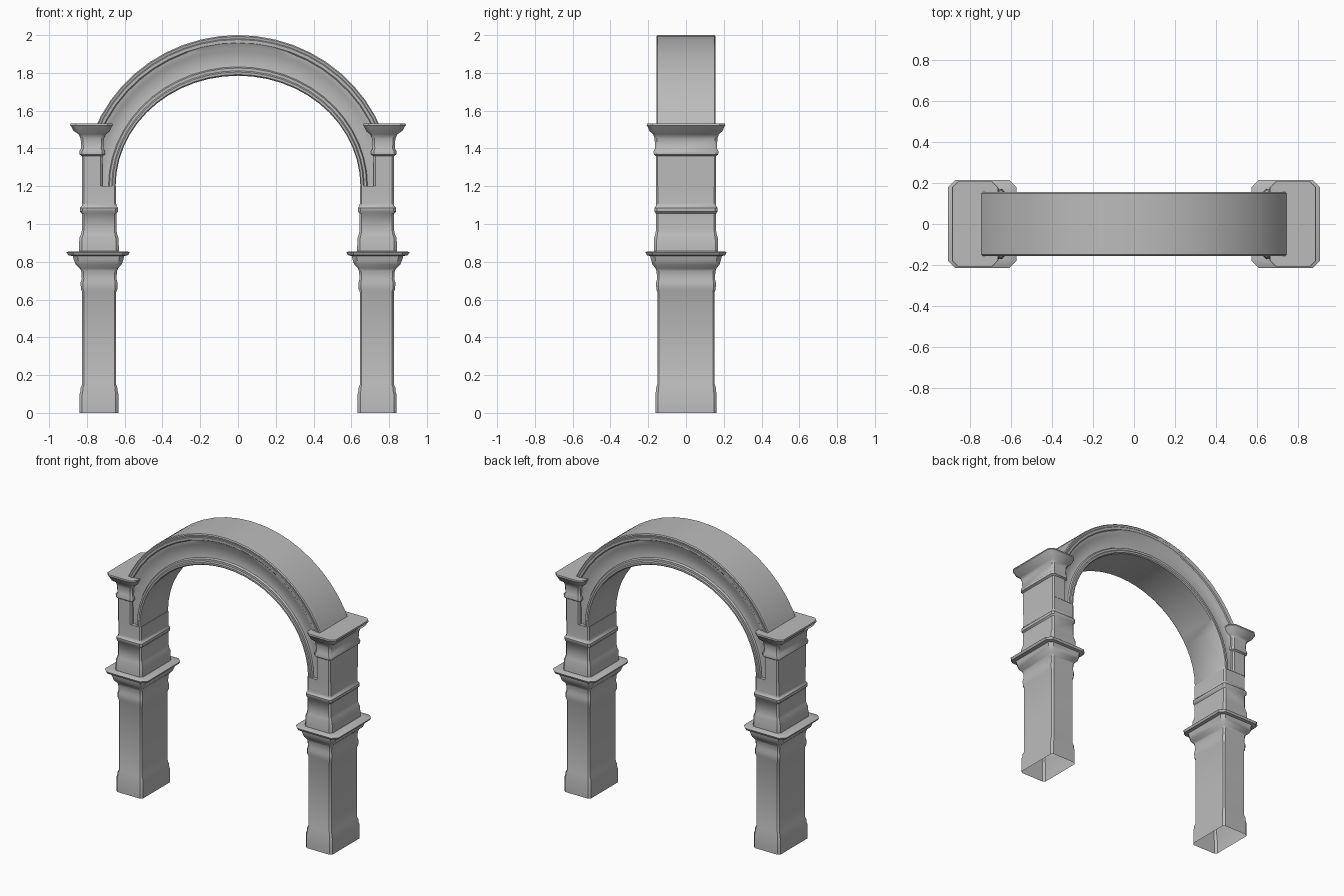
import bpy, bmesh, math

cube = bpy.data.objects.get("Cube")
if cube:
    bpy.data.objects.remove(cube, do_unlink=True)

stone = bpy.data.materials.new("grey_stone")
stone.use_nodes = True
stone.diffuse_color = (0.5, 0.5, 0.5, 1)
bsdf = stone.node_tree.nodes["Principled BSDF"]
bsdf.inputs["Base Color"].default_value = (0.5, 0.5, 0.5, 1)
bsdf.inputs["Roughness"].default_value = 0.8


def loft(name, rings, cap_start, cap_end):
    """Skin a list of closed rings into one smooth object."""
    bm = bmesh.new()
    loops = [[bm.verts.new(p) for p in ring] for ring in rings]
    n = len(loops[0])
    for a, b in zip(loops, loops[1:]):
        for i in range(n):
            j = (i + 1) % n
            bm.faces.new((a[i], a[j], b[j], b[i]))
    if cap_start:
        bm.faces.new(loops[0])
    if cap_end:
        bm.faces.new(loops[-1])
    bmesh.ops.recalc_face_normals(bm, faces=bm.faces)
    mesh = bpy.data.meshes.new(name)
    bm.to_mesh(mesh)
    bm.free()
    mesh.materials.append(stone)
    obj = bpy.data.objects.new(name, mesh)
    bpy.context.collection.objects.link(obj)
    bpy.ops.object.select_all(action="DESELECT")
    obj.select_set(True)
    bpy.context.view_layer.objects.active = obj
    bpy.ops.object.shade_smooth_by_angle(angle=math.radians(38))
    return obj


# Pier moulding profiles: (height, projection from the plain shaft)
LOWER = [(0, .014), (.1, .014), (.115, .009), (.13, .009), (.15, 0), (.64, 0),
         (.655, .007), (.69, .008), (.71, .002), (.75, .005), (.765, .012),
         (.785, .034), (.81, .044), (.83, .05), (.835, .074), (.85, .083),
         (.853, .078), (.855, .018)]
MIDDLE = [(.856, .017), (.925, .015), (.945, .006), (.97, .001), (1.055, .001),
          (1.065, .011), (1.085, .012), (1.095, .002), (1.11, 0), (1.2, 0)]
UPPER = [(1.2, 0), (1.36, 0), (1.368, .014), (1.385, .015), (1.4, .005),
         (1.45, .008), (1.475, .018), (1.492, .045), (1.515, .057),
         (1.522, .064), (1.532, .062)]


def pier_ring(side, z, out, inner, half_depth):
    """Rectangle with clipped corners around one pier."""
    x0, x1 = inner - out * .85, .825 + out
    y = half_depth + out * .75
    c = .01 + out * .3
    pts = [(x0 + c, -y), (x1 - c, -y), (x1, -y + c), (x1, y - c),
           (x1 - c, y), (x0 + c, y), (x0, y - c), (x0, -y + c)]
    return [(side * px, py, z) for px, py in pts]


# Piers: hollow at the foot, narrower above the springing line
for name, side in (("left_pier", 1), ("right_pier", -1)):
    rings = []
    for section, inner, depth in ((LOWER, .645, .152), (MIDDLE, .645, .158),
                                  (UPPER, .717, .16)):
        rings += [pier_ring(side, z, out, inner, depth) for z, out in section]
    loft(name, rings, False, True)

# Arch section: (fraction from inner to outer edge, half depth)
HALF = [(0, .149), (.03, .156), (.09, .157), (.12, .150), (.19, .150),
        (.22, .138), (.3, .135), (.62, .14), (.68, .148), (.78, .15),
        (.81, .156), (.89, .157), (.91, .153), (.97, .156), (1, .15)]
SECTION = [(t, -y) for t, y in HALF] + [(t, y) for t, y in reversed(HALF)]
SEGMENTS = 26
arch_rings = []
for k in range(SEGMENTS + 1):
    a = math.pi * k / SEGMENTS
    ring = []
    for t, y in SECTION:
        rx, rz = .648 + .172 * t, .585 + .215 * t
        ring.append((rx * math.cos(a), y, 1.2 + rz * math.sin(a)))
    arch_rings.append(ring)
loft("arch", arch_rings, True, True)
